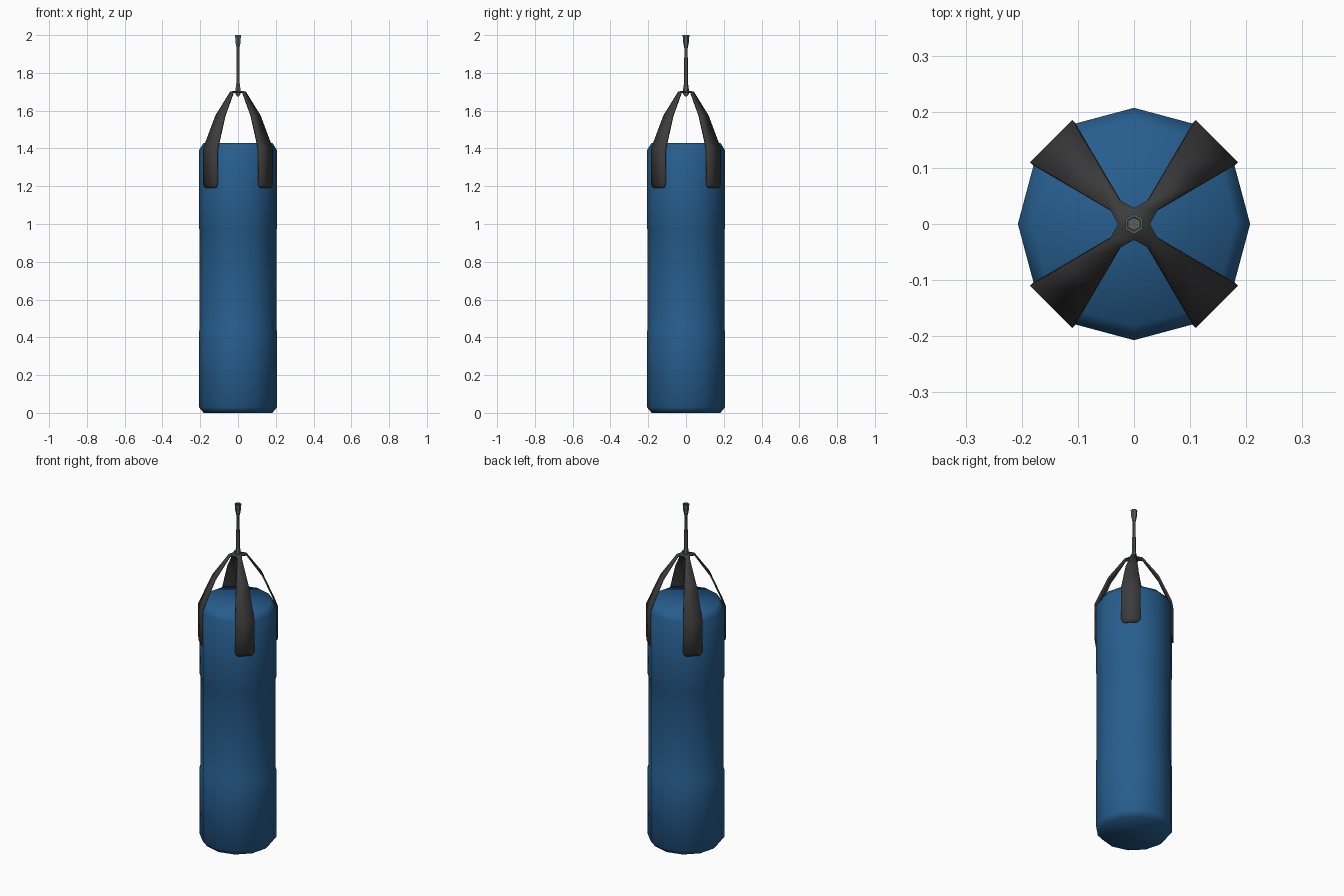
import bpy, bmesh, math

if "Cube" in bpy.data.objects:
    bpy.data.objects.remove(bpy.data.objects["Cube"])


def material(name, rgb):
    m = bpy.data.materials.new(name)
    m.diffuse_color = (*rgb, 1)
    m.use_nodes = True
    m.node_tree.nodes["Principled BSDF"].inputs["Base Color"].default_value = m.diffuse_color
    return m


BLUE = material("blue vinyl", (0.02, 0.11, 0.27))
BLACK = material("black webbing", (0.045, 0.045, 0.045))
GREY = material("grey steel", (0.10, 0.118, 0.118))


def finish(bm, name, mat, angle):
    me = bpy.data.meshes.new(name)
    bm.to_mesh(me)
    bm.free()
    me.materials.append(mat)
    ob = bpy.data.objects.new(name, me)
    bpy.context.collection.objects.link(ob)
    bpy.ops.object.select_all(action='DESELECT')
    ob.select_set(True)
    bpy.context.view_layer.objects.active = ob
    bpy.ops.object.shade_smooth_by_angle(angle=math.radians(angle))
    return ob


def lathe(name, profile, sides, phase, mat, angle):
    """Stack rings of (radius, z) from bottom to top and cap both ends."""
    bm = bmesh.new()
    rings = []
    for r, z in profile:
        rings.append([bm.verts.new((r * math.cos(phase + i * math.tau / sides),
                                    r * math.sin(phase + i * math.tau / sides), z))
                      for i in range(sides)])
    for a, b in zip(rings, rings[1:]):
        for i in range(sides):
            j = (i + 1) % sides
            bm.faces.new((a[i], a[j], b[j], b[i]))
    bm.faces.new(rings[0][::-1])
    bm.faces.new(rings[-1])
    return finish(bm, name, mat, angle)


# Bag body: twelve sides with softened rims
lathe("bag_body", [(0.182, 0.0), (0.207, 0.03), (0.207, 0.43), (0.204, 0.44),
                   (0.204, 0.97), (0.207, 0.98), (0.207, 1.39), (0.182, 1.43)],
      12, 0, BLUE, 60)

# Four straps joined in a small square hub: (radius, height, half width)
path = [(0.209, 1.19, 0.037), (0.209, 1.21, 0.053), (0.209, 1.40, 0.053),
        (0.135, 1.575, 0.034), (0.048, 1.70, 0.012), (0.02, 1.704, 0.02)]
bm = bmesh.new()
hub = []
for k in range(4):
    a = math.radians(45 + 90 * k)
    c, s = math.cos(a), math.sin(a)
    pairs = [[bm.verts.new((r * c - t * s, r * s + t * c, z)) for t in (-w, w)]
             for r, z, w in path]
    for (l0, r0), (l1, r1) in zip(pairs, pairs[1:]):
        bm.faces.new((l0, r0, r1, l1))
    hub += pairs[-1]
bm.faces.new(hub)
bmesh.ops.remove_doubles(bm, verts=bm.verts, dist=0.0005)
straps = finish(bm, "hanging_straps", BLACK, 45)
mod = straps.modifiers.new("thickness", 'SOLIDIFY')
mod.thickness = 0.008
mod.offset = -1

# Hanging rod: six sides, flared at both ends, with a dished top
lathe("hanging_rod", [(0.005, 1.675), (0.015, 1.688), (0.016, 1.706), (0.010, 1.75),
                      (0.009, 1.93), (0.015, 1.96), (0.018, 2.0), (0.013, 2.0),
                      (0.012, 1.99)],
      6, math.pi / 2, GREY, 50)
